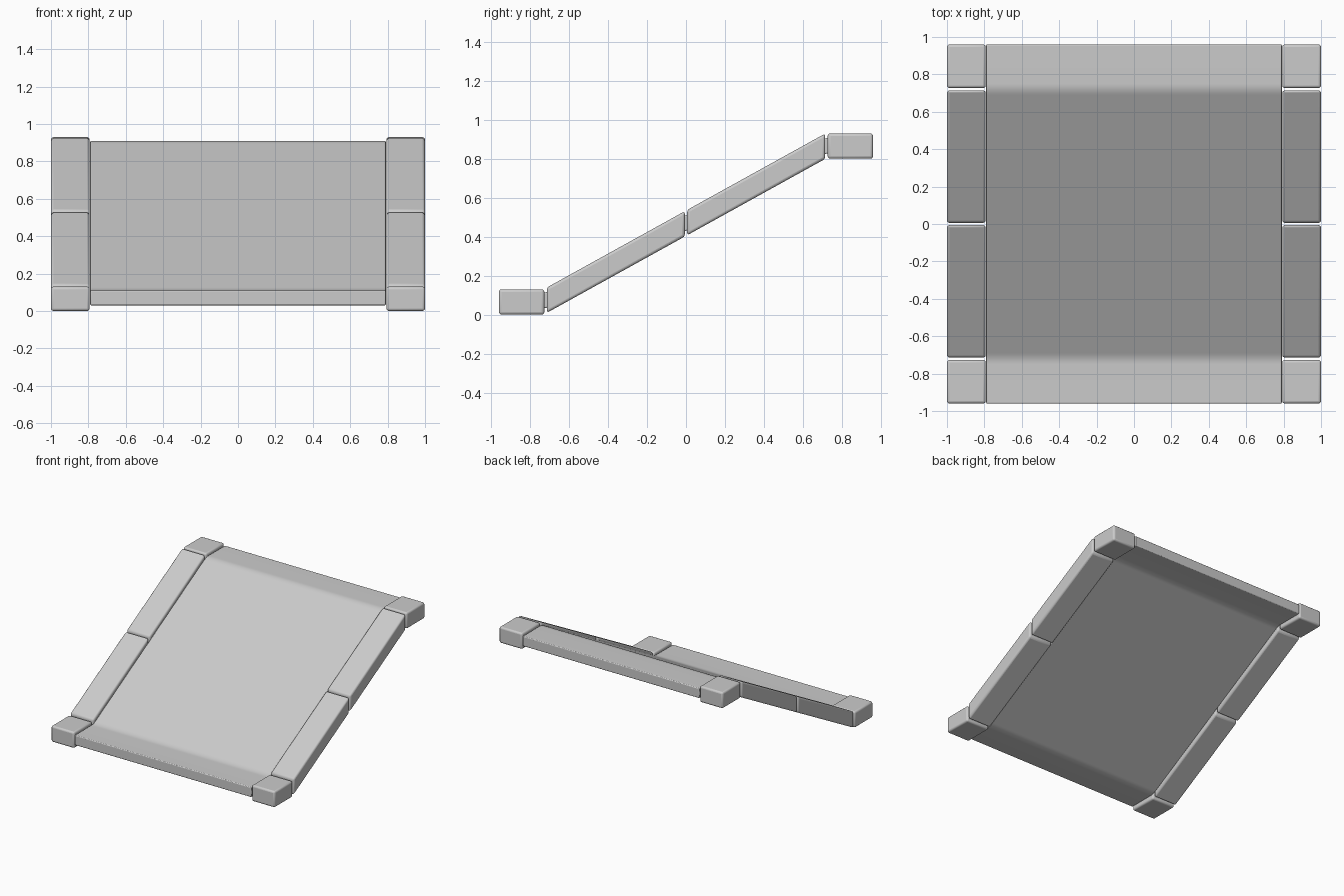
import bpy, bmesh, math

cube = bpy.data.objects.get("Cube")
if cube:
    bpy.data.objects.remove(cube, do_unlink=True)

grey = bpy.data.materials.new("light grey")
grey.use_nodes = True
grey.diffuse_color = (0.6, 0.6, 0.6, 1)
grey.node_tree.nodes["Principled BSDF"].inputs["Base Color"].default_value = grey.diffuse_color

SLOPE = 0.553
RISE = 0.8       # height between the two landings


def extrude_profile(name, points, x0, x1, bevel, angle):
    """Closed y-z profile extruded along x, with rounded edges."""
    bm = bmesh.new()
    face = bm.faces.new([bm.verts.new((x0, y, z)) for y, z in points])
    ext = bmesh.ops.extrude_face_region(bm, geom=[face])
    new = [v for v in ext["geom"] if isinstance(v, bmesh.types.BMVert)]
    bmesh.ops.translate(bm, vec=(x1 - x0, 0, 0), verts=new)
    bmesh.ops.recalc_face_normals(bm, faces=bm.faces)
    mesh = bpy.data.meshes.new(name)
    bm.to_mesh(mesh)
    bm.free()
    mesh.materials.append(grey)
    obj = bpy.data.objects.new(name, mesh)
    bpy.context.collection.objects.link(obj)
    mod = obj.modifiers.new("rounded edges", "BEVEL")
    mod.width, mod.segments = bevel, 3
    mod.limit_method, mod.angle_limit = "ANGLE", math.radians(angle)
    bpy.ops.object.select_all(action="DESELECT")
    obj.select_set(True)
    bpy.context.view_layer.objects.active = obj
    bpy.ops.object.shade_smooth_by_angle(angle=math.radians(35))
    return obj


# Ramp panel: flat landing, soft bend, slope, soft bend, flat landing
def deck_line(steps=6, bend=0.72, r=0.03):
    line = [(-0.96, 0.0)]
    for i in range(steps + 1):
        t = i / steps
        line.append((-bend - r + 2 * r * t, SLOPE * r * t * t))
    upper = [(-y, RISE - z) for y, z in reversed(line)]
    return line + upper


line = deck_line()
profile = [(y, z + 0.11) for y, z in line] + [(y, z + 0.03) for y, z in reversed(line)]
extrude_profile("ramp_panel", profile, -0.79, 0.79, 0.006, 40)

# Side curbs: a block on each landing and two sloped lengths between them
H = 0.13


def curb_profile(y0, z0, y1, z1):
    return [(y0, z0), (y1, z1), (y1, z1 + H), (y0, z0 + H)]


def slope_z(y):
    return RISE / 2 + SLOPE * y + 0.004


curbs = {
    "front_curb_block": (-0.96, 0, -0.727, 0),
    "lower_sloped_curb": (-0.714, slope_z(-0.714), -0.006, slope_z(-0.006)),
    "upper_sloped_curb": (0.006, slope_z(0.006), 0.714, slope_z(0.714)),
    "back_curb_block": (0.727, RISE, 0.96, RISE),
}
for side, x0, x1 in (("left", 0.793, 1.0), ("right", -1.0, -0.793)):
    for part, ends in curbs.items():
        extrude_profile(f"{side}_{part}", curb_profile(*ends), x0, x1, 0.014, 30)
